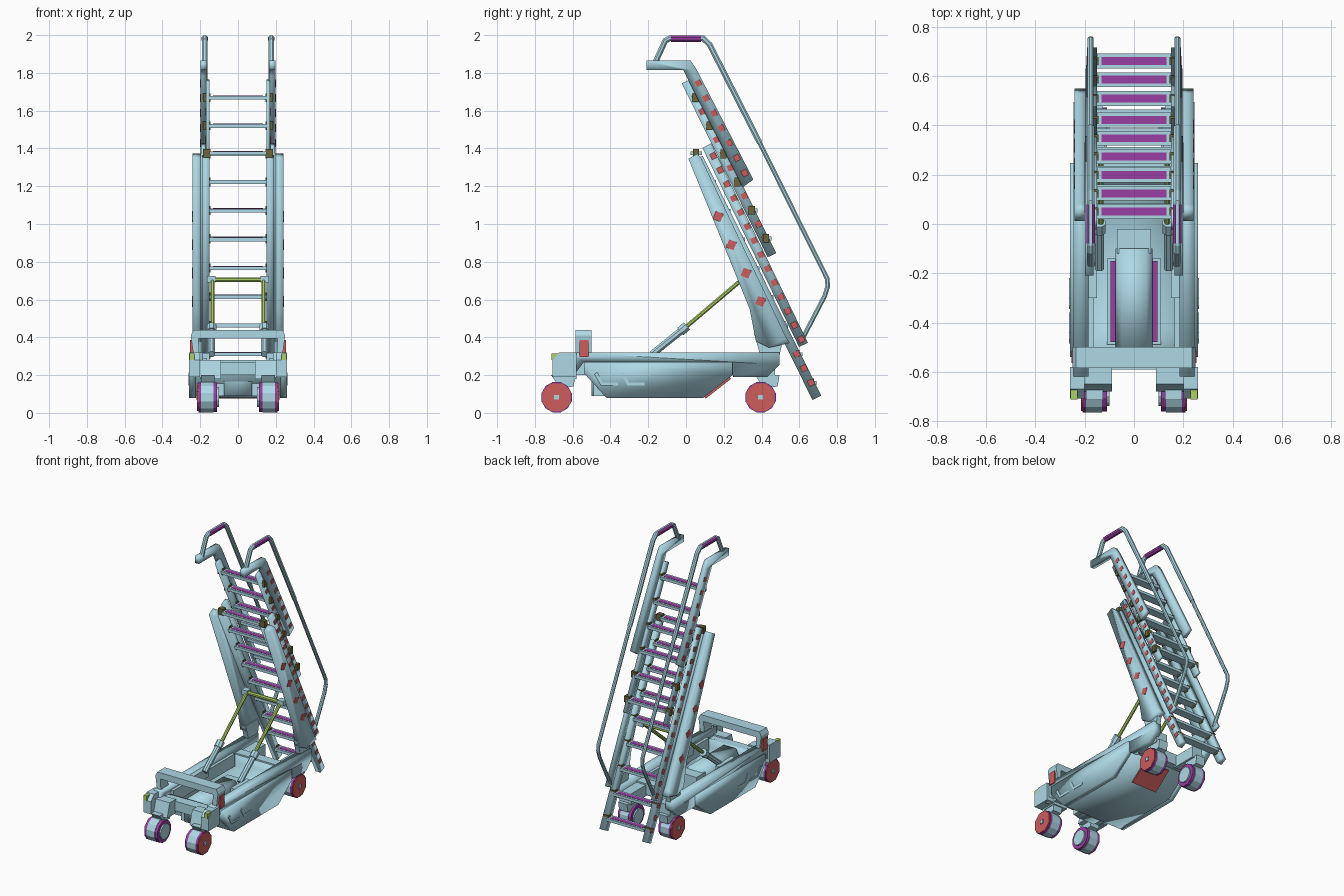
import bpy, bmesh, math
from mathutils import Vector

if "Cube" in bpy.data.objects:
    bpy.data.objects.remove(bpy.data.objects["Cube"])


def material(name, rgb):
    m = bpy.data.materials.new(name)
    m.diffuse_color = (*rgb, 1)
    m.use_nodes = True
    m.node_tree.nodes["Principled BSDF"].inputs["Base Color"].default_value = m.diffuse_color
    return m


BLUE = material("light_blue", (0.42, 0.69, 0.79))
RED = material("red", (0.61, 0.107, 0.107))
PURPLE = material("purple", (0.32, 0.05, 0.36))
OLIVE = material("olive", (0.15, 0.13, 0.04))
GREEN = material("green", (0.42, 0.64, 0.13))


def finish(name, bm, mat=None, mirror=True, smooth=False):
    bmesh.ops.recalc_face_normals(bm, faces=bm.faces)
    for f in bm.faces:
        f.smooth = smooth
    me = bpy.data.meshes.new(name)
    bm.to_mesh(me)
    bm.free()
    ob = bpy.data.objects.new(name, me)
    bpy.context.collection.objects.link(ob)
    me.materials.append(mat or BLUE)
    if mirror:
        ob.modifiers.new("Mirror", 'MIRROR')
    return ob


def prism(name, pts, a0, a1, mat=None, mirror=True, axis='x', smooth=False):
    """Extrude a yz profile along x, or an xz profile along y."""
    bm = bmesh.new()
    place = (lambda a, u, v: (a, u, v)) if axis == 'x' else (lambda a, u, v: (u, a, v))
    ends = [[bm.verts.new(place(a, u, v)) for u, v in pts] for a in (a0, a1)]
    for ring in ends:
        bm.faces.new(ring)
    for i in range(len(pts)):
        j = (i + 1) % len(pts)
        bm.faces.new((ends[0][i], ends[0][j], ends[1][j], ends[1][i]))
    return finish(name, bm, mat, mirror, smooth)


def box(name, x, y, z, mat=None, mirror=True):
    return prism(name, [(y[0], z[0]), (y[1], z[0]), (y[1], z[1]), (y[0], z[1])],
                 x[0], x[1], mat, mirror)


def bar(name, p, q, w, x, mat=None, mirror=True, smooth=False):
    """Straight flat bar from p to q in the yz plane, w wide."""
    p, q = Vector(p), Vector(q)
    d = (q - p).normalized()
    n = Vector((-d.y, d.x)) * w / 2
    return prism(name, [p + n, q + n, q - n, p - n], x[0], x[1], mat, mirror, 'x', smooth)


def disc(name, x, y, z, r, sides, mat=None):
    step = 2 * math.pi / sides
    pts = [(y + r * math.cos((i + .5) * step), z + r * math.sin((i + .5) * step))
           for i in range(sides)]
    return prism(name, pts, x[0], x[1], mat)


def tube(name, path, r, mat=None, mirror=True, sides=8):
    """Mitred tube through 3D points."""
    bm = bmesh.new()
    path = [Vector(p) for p in path]
    rings = []
    for i, p in enumerate(path):
        a = (p - path[i - 1]).normalized() if i else (path[1] - p).normalized()
        b = (path[i + 1] - p).normalized() if i < len(path) - 1 else a
        t = (a + b).normalized()
        side = Vector((1, 0, 0)) if abs(t.x) < .7 else Vector((0, 1, 0))
        u = (side - t * side.dot(t)).normalized()
        v = t.cross(u)
        k = 1 / max(.5, a.dot(t))
        rings.append([bm.verts.new(p + r * (u * math.cos(f) + v * k * math.sin(f)))
                      for f in [2 * math.pi * (s + .5) / sides for s in range(sides)]])
    for A, B in zip(rings, rings[1:]):
        for s in range(sides):
            bm.faces.new((A[s], A[(s + 1) % sides], B[(s + 1) % sides], B[s]))
    bm.faces.new(rings[0])
    bm.faces.new(rings[-1])
    return finish(name, bm, mat, mirror)


# Wheels with caps, hubs and forks
for label, y in (("front", -.685), ("rear", .395)):
    disc(label + "_wheel_tyre", (.13, .195), y, .083, .083, 12)
    disc(label + "_wheel_inner_ring", (.11, .13), y, .083, .08, 12, PURPLE)
    disc(label + "_wheel_outer_ring", (.195, .21), y, .083, .083, 12, PURPLE)
    disc(label + "_wheel_hub", (.10, .11), y, .083, .055, 12)
    disc(label + "_wheel_cap", (.21, .216), y, .083, .08, 8, RED)
    box(label + "_wheel_axle", (.216, .222), (y - .013, y + .013), (.07, .096))
    prism(label + "_wheel_fork", [(y - .03, .2), (y + .1, .2), (y + .09, .14), (y + .02, .13)],
          .125, .195)

# Lower pan: side walls, hull plates, red panel
hull = [(-.54, .21), (-.42, .078), (.09, .078), (.247, .20)]
prism("pan_side", hull + [(.247, .27), (-.54, .27)], .225, .26, smooth=True)
prism("pan_floor", [(-.54, .27)] + hull + [(.247, .27), (.225, .27), (.225, .215), (.085, .098),
      (-.41, .098), (-.515, .22), (-.515, .27)], -.235, .235, mirror=False, smooth=True)
bar("rear_hull_panel", (.10, .08), (.235, .185), .012, (-.1, .1), RED, False)
for y in (-.42, -.28):
    prism("pan_side_grip", [(y - .05, .215), (y - .02, .16), (y + .06, .16), (y + .06, .145),
          (y - .03, .145), (y - .065, .205)], .255, .263)

# Upper chassis rim
prism("chassis_rim", [(-.62, .32), (.496, .32), (.496, .255), (.43, .19), (.25, .19), (.23, .27),
      (-.54, .27), (-.6, .19), (-.62, .19)], .185, .245, smooth=True)
box("inner_ledge", (.165, .19), (-.5, .2), (.2, .29))
box("rear_axle_mount", (.11, .2), (.28, .47), (.19, .27))
box("rear_cross_member", (-.2, .2), (.23, .3), (.2, .28), mirror=False)

# Front caster housings
prism("caster_housing", [(-.708, .19), (-.58, .19), (-.58, .32), (-.67, .32), (-.708, .28)], .2, .26)
prism("caster_housing_inner", [(-.68, .18), (-.58, .18), (-.58, .28), (-.65, .28)], .09, .2)
box("caster_light", (.23, .257), (-.712, -.66), (.28, .315), GREEN)
box("front_cross_member", (-.2, .2), (-.59, -.53), (.2, .27), mirror=False)

# Push frame across the front
prism("push_frame", [(-.235, .30), (-.25, .41), (-.235, .44), (.235, .44), (.25, .41), (.235, .30),
      (.205, .30), (.21, .395), (-.21, .395), (-.205, .30)], -.585, -.50, mirror=False, axis='y')
box("push_frame_panel", (.235, .253), (-.565, -.515), (.295, .385), RED)

# Drive unit in the pan
prism("drive_unit", [(-.075, .09), (.075, .09), (.075, .22), (.05, .27), (-.05, .27), (-.075, .22)],
      -.5, -.10, mirror=False, axis='y', smooth=True)
box("drive_unit_end", (-.07, .07), (-.12, -.02), (.09, .25), mirror=False)
box("battery_tray", (.075, .11), (-.49, -.14), (.09, .2))
box("battery_strip", (.075, .096), (-.48, -.15), (.2, .208), PURPLE)

# Lift struts
tube("lift_cylinder", [(.14, -.18, .31), (.14, .0, .455)], .02)
tube("lift_collar", [(.14, -.03, .43), (.14, .005, .46)], .027)
box("lift_bracket", (.15, .185), (-.3, -.12), (.25, .318))
tube("lift_rod", [(.135, .0, .455), (.135, .295, .705)], .012, GREEN)
tube("lift_cross_rod", [(-.14, .295, .705), (.14, .295, .705)], .014, GREEN, False)
box("lift_rod_joint", (.12, .165), (.275, .32), (.69, .725))

# Tapered tilting arms
prism("tilt_arm", [(.013, 1.345), (.06, 1.372), (.08, 1.35), (.53, .40), (.55, .37), (.44, .345),
      (.37, .38), (.337, .55)], .195, .242, smooth=True)
prism("arm_pivot", [(.36, .42), (.52, .42), (.49, .28), (.4, .28)], .19, .225)
for y, z in ((.17, 1.04), (.24, .89), (.318, .74), (.395, .59)):
    bar("arm_pad", (y - .02, z + .008), (y + .02, z - .008), .045, (.24, .244), RED)

# Ladder rails: fixed stage and sliding stage
bar("lower_rail", (.065, 1.35), (.693, .08), .052, (.15, .19), smooth=True)
bar("lower_guide_rail", (.11, 1.415), (.622, .36), .052, (.172, .195), smooth=True)
bar("upper_rail", (.0, 1.755), (.455, .835), .05, (.15, .17), smooth=True)
prism("upper_guide_rail", [(-.21, 1.815), (-.21, 1.865), (.025, 1.865), (.055, 1.82), (.357, 1.235),
      (.30, 1.195), (.0, 1.785), (-.015, 1.815)], .165, .198, smooth=True)


# Treads with purple grip strips and end brackets
def tread(stage, y, z):
    box(stage + "_tread", (-.15, .15), (y - .03, y + .03), (z - .012, z + .008), None, False)
    box(stage + "_tread_grip", (-.132, .132), (y - .016, y + .016), (z + .008, z + .01),
        PURPLE, False)
    box(stage + "_tread_bracket", (.145, .186), (y - .016, y + .016), (z - .024, z + .022), OLIVE)


for i in range(6):
    tread("upper", .05 + .0745 * i, 1.67 - .149 * i)
for j in range(9):
    tread("lower", .662 - .076 * j, .16 + .152 * j)


# Columns of red rail pads, spaced half a tread apart
def pads(name, p, q, count, x):
    p, q = Vector(p), Vector(q)
    d = (q - p).normalized() * .016
    for k in range(count):
        c = p.lerp(q, k / (count - 1))
        bar(name, c - d, c + d, .03, x, RED)


pads("upper_rail_pad", (.05, 1.67), (.42, .925), 11, (.165, .172))
pads("upper_guide_pad", (.065, 1.745), (.31, 1.27), 7, (.195, .2))
pads("lower_rail_pad", (.662, .16), (.586, .312), 3, (.185, .192))
pads("lower_guide_pad", (.61, .39), (.145, 1.36), 14, (.19, .197))

# Handrails with grips
X = .176
tube("handrail_upper", [(X, -.165, 1.85), (X, -.11, 1.97), (X, -.085, 1.984), (X, .09, 1.984),
     (X, .125, 1.95), (X, .39, 1.43)], .016)
tube("handrail_lower", [(X, .38, 1.45), (X, .748, .71), (X, .75, .67), (X, .735, .62),
     (X, .61, .38)], .013)
tube("handrail_grip", [(X, -.08, 1.981), (X, .08, 1.981)], .019, PURPLE)
